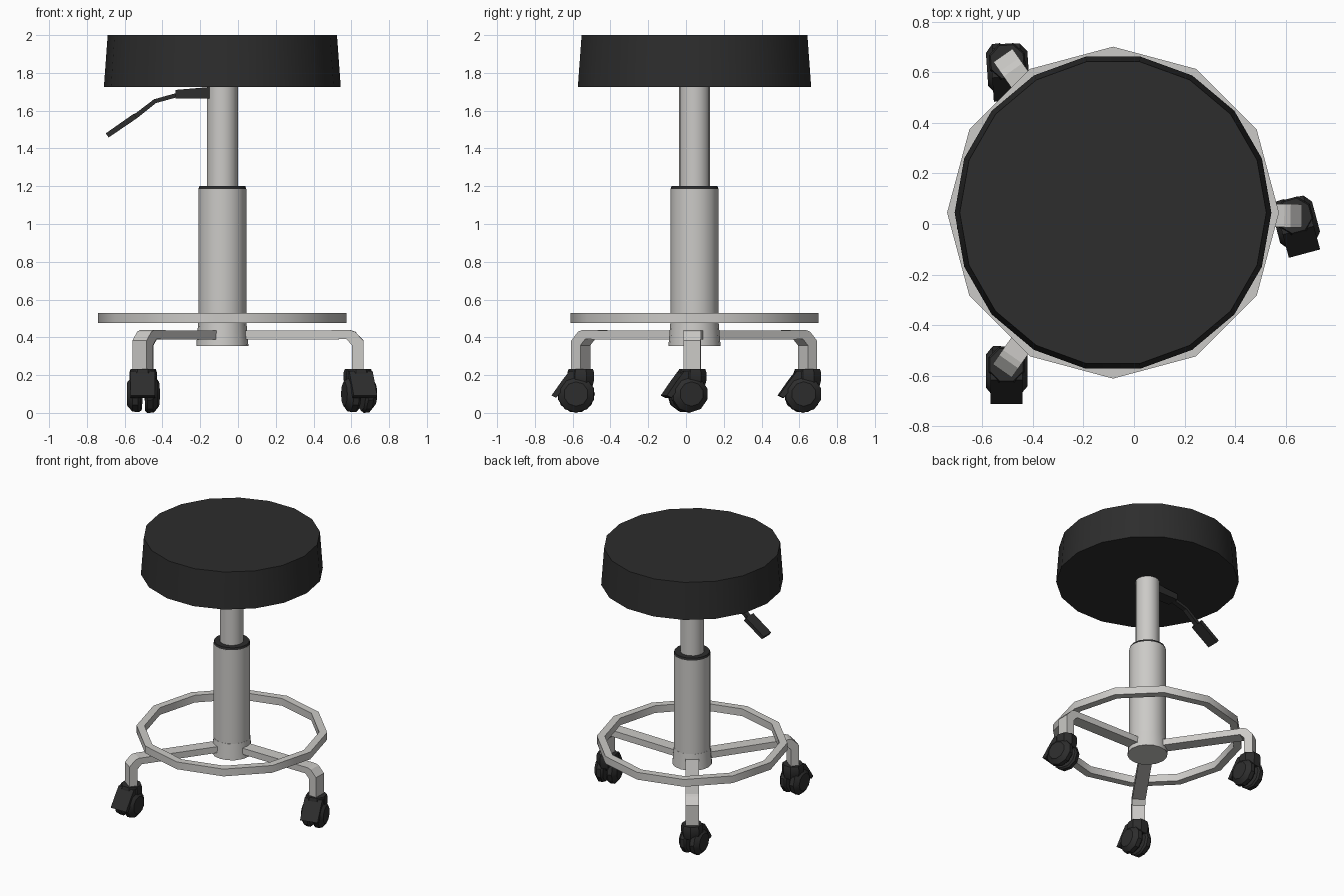
import bpy, math
from mathutils import Matrix, Vector

if "Cube" in bpy.data.objects:
    bpy.data.objects.remove(bpy.data.objects["Cube"])

CX, CY = -0.083, 0.045          # column axis


def mat(name, c):
    m = bpy.data.materials.new(name)
    m.diffuse_color = (*c, 1)
    m.use_nodes = True
    m.node_tree.nodes["Principled BSDF"].inputs["Base Color"].default_value = m.diffuse_color
    return m


BLACK = mat("black", (0.026, 0.026, 0.026))
METAL = mat("light grey metal", (0.60, 0.59, 0.57))


def make(name, verts, faces, material, smooth=True, matrix=None):
    me = bpy.data.meshes.new(name)
    if matrix is not None:
        verts = [matrix @ Vector(v) for v in verts]
    me.from_pydata([tuple(v) for v in verts], [], faces)
    me.materials.append(material)
    ob = bpy.data.objects.new(name, me)
    bpy.context.collection.objects.link(ob)
    bpy.ops.object.select_all(action='DESELECT')
    ob.select_set(True)
    bpy.context.view_layer.objects.active = ob
    bpy.ops.object.mode_set(mode='EDIT')
    bpy.ops.mesh.select_all(action='SELECT')
    bpy.ops.mesh.normals_make_consistent(inside=False)
    bpy.ops.object.mode_set(mode='OBJECT')
    if smooth:
        bpy.ops.object.shade_smooth_by_angle(angle=math.radians(35))
    return ob


def lathe(name, profile, n, material, matrix=None, ring=False, phase=0):
    """Turn (radius, z) points around z; ring=True closes the profile on itself."""
    k = len(profile)
    verts = [(r * math.cos(phase + math.tau * i / n), r * math.sin(phase + math.tau * i / n), z)
             for i in range(n) for r, z in profile]
    faces = []
    for i in range(n):
        j = (i + 1) % n
        for a in range(k if ring else k - 1):
            b = (a + 1) % k
            faces.append((i * k + a, j * k + a, j * k + b, i * k + b))
    if not ring:
        faces.append([i * k for i in range(n)])
        faces.append([i * k + k - 1 for i in range(n)])
    return make(name, verts, faces, material, True, matrix)


def slab(name, outline, half_width, material, matrix):
    """Extrude an (x, z) outline by +-half_width along y."""
    k = len(outline)
    verts = [(x, s * half_width, z) for s in (-1, 1) for x, z in outline]
    faces = [list(range(k)), list(range(k, 2 * k))]
    faces += [(i, (i + 1) % k, k + (i + 1) % k, k + i) for i in range(k)]
    return make(name, verts, faces, material, False, matrix)


axis = Matrix.Translation((CX, CY, 0))

# seat
lathe("seat", [(0.627, 1.725), (0.607, 2.0)], 18, BLACK, axis)

# column
lathe("upper_column", [(0.082, 1.15), (0.082, 1.73)], 16, METAL, axis)
lathe("column_collar", [(0.127, 1.183), (0.122, 1.2)], 16, BLACK, axis)
lathe("lower_column", [(0.127, 0.46), (0.127, 1.184)], 16, METAL, axis)
lathe("hub", [(0.138, 0.355), (0.128, 0.475)], 16, METAL, axis)

# foot ring
lathe("foot_ring", [(0.657, 0.475), (0.657, 0.53), (0.602, 0.53), (0.602, 0.475)],
      12, METAL, axis, ring=True)

# height lever under the seat, pointing to -x
lever = Matrix.Translation((0, 0.025, 0))
slab("lever_bracket", [(-0.33, 1.665), (-0.15, 1.665), (-0.15, 1.725), (-0.33, 1.71)],
     0.045, BLACK, lever)
slab("lever_rod", [(-0.32, 1.695), (-0.445, 1.66), (-0.55, 1.58), (-0.535, 1.56),
                   (-0.435, 1.64), (-0.32, 1.672)], 0.018, BLACK, lever)
slab("lever_handle", [(-0.70, 1.48), (-0.55, 1.585), (-0.535, 1.56), (-0.685, 1.458)],
     0.045, BLACK, lever)


def caster(i, x, y, turn):
    """Twin-wheel caster whose hood points to local -y."""
    m = Matrix.Translation((x, y, 0)) @ Matrix.Rotation(turn, 4, 'Z')
    lathe(f"caster_cap_{i}", [(0.066, 0.135), (0.077, 0.175), (0.077, 0.212), (0.07, 0.232)],
          8, BLACK, m, phase=math.pi / 8)
    # local x of the slab becomes -y
    side = m @ Matrix.Rotation(-math.pi / 2, 4, 'Z')
    slab(f"caster_hood_{i}", [(-0.01, 0.225), (0.06, 0.222), (0.10, 0.17), (0.155, 0.092),
                              (0.13, 0.08), (0.085, 0.135), (0.04, 0.17), (-0.01, 0.17)],
         0.064, BLACK, side)
    slab(f"caster_fork_{i}", [(-0.04, 0.18), (0.06, 0.18), (0.055, 0.085), (0.005, 0.085)],
         0.014, BLACK, side)
    for s in (-1, 1):
        w = m @ Matrix.Translation((0, -0.025, 0.1)) @ Matrix.Rotation(s * math.pi / 2, 4, 'Y')
        lathe(f"caster_wheel_{i}_{'left' if s < 0 else 'right'}",
              [(0.09, 0.012), (0.1, 0.025), (0.098, 0.055), (0.065, 0.082)],
              10, BLACK, w, phase=math.pi / 10 if s < 0 else 0)


# three bent legs: angle, reach to the outer face, caster turn
for i, (deg, reach, turn) in enumerate([(-1, 0.748, 15), (125, 0.76, 4), (235, 0.765, 0)], 1):
    a = math.radians(deg)
    R = reach
    slab(f"leg_{i}", [(0.09, 0.435), (R - 0.07, 0.438), (R - 0.045, 0.43), (R, 0.382), (R, 0.2),
                      (R - 0.06, 0.2), (R - 0.06, 0.358), (R - 0.09, 0.39), (0.09, 0.388)],
         0.046, METAL, axis @ Matrix.Rotation(a, 4, 'Z'))
    r = R - 0.03
    caster(i, CX + r * math.cos(a), CY + r * math.sin(a), math.radians(turn))
